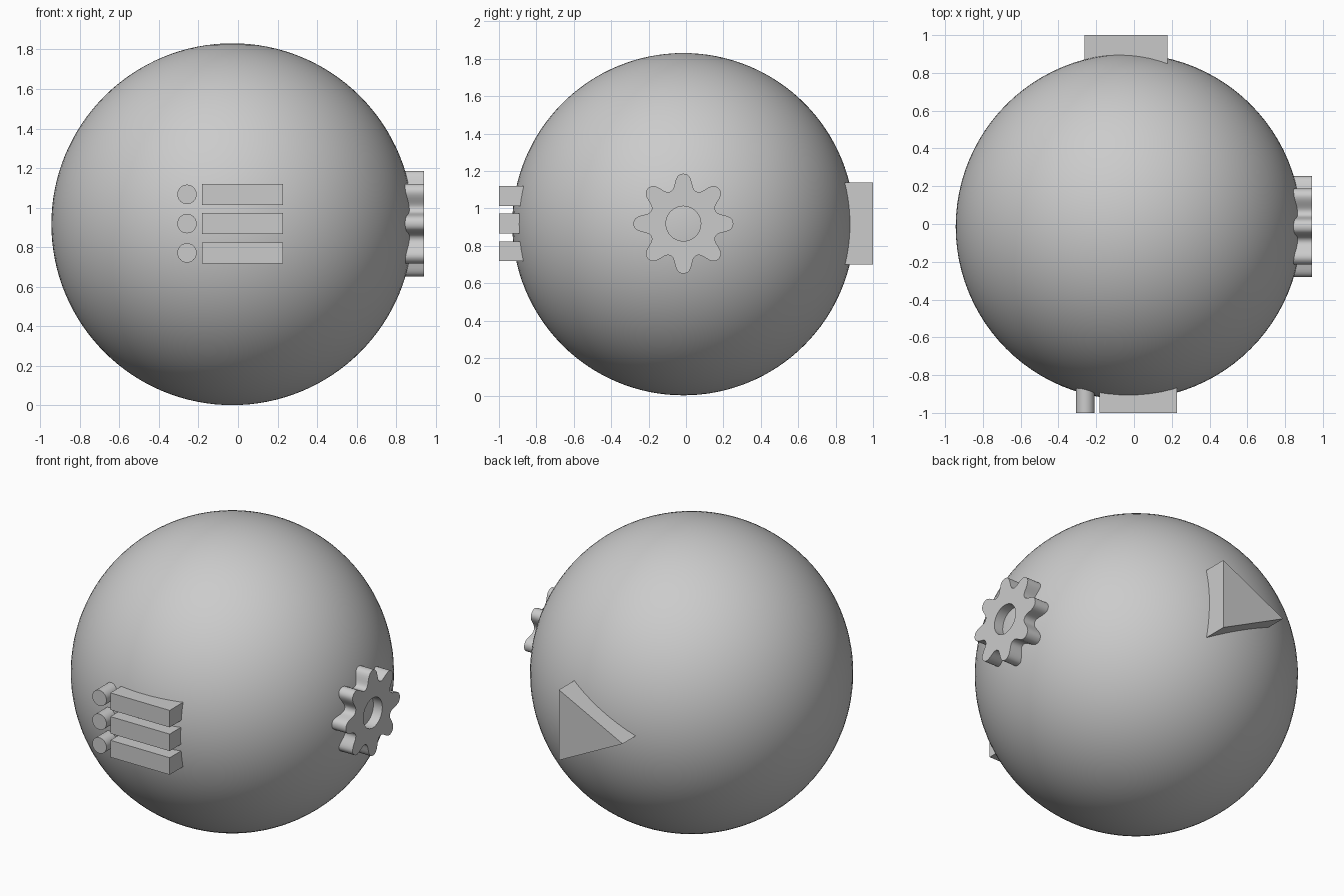
import bpy, bmesh
from math import sin, cos, pi, tanh
from mathutils import Vector

if "Cube" in bpy.data.objects:
    bpy.data.objects.remove(bpy.data.objects["Cube"])

CX, CY, CZ, R = -0.029, -0.014, 0.916, 0.915


def make_object(name, bm, smooth=True):
    bmesh.ops.recalc_face_normals(bm, faces=bm.faces)
    mesh = bpy.data.meshes.new(name)
    bm.to_mesh(mesh)
    bm.free()
    ob = bpy.data.objects.new(name, mesh)
    bpy.context.collection.objects.link(ob)
    if smooth:
        bpy.ops.object.select_all(action='DESELECT')
        ob.select_set(True)
        bpy.context.view_layer.objects.active = ob
        bpy.ops.object.shade_smooth_by_angle(angle=0.6)
    return ob


def prism(name, outline, direction, smooth=False):
    """Extrude a closed outline along a direction."""
    bm = bmesh.new()
    face = bm.faces.new([bm.verts.new(p) for p in outline])
    ext = bmesh.ops.extrude_face_region(bm, geom=[face], use_keep_orig=True)
    top = [v for v in ext['geom'] if isinstance(v, bmesh.types.BMVert)]
    bmesh.ops.translate(bm, verts=top, vec=Vector(direction))
    return make_object(name, bm, smooth)


# Ball body
bm = bmesh.new()
bmesh.ops.create_uvsphere(bm, u_segments=96, v_segments=64, radius=R)
bmesh.ops.translate(bm, verts=bm.verts, vec=(CX, CY, CZ))
make_object("ball", bm)

# List symbol on the front: three dots and three bars
for i in range(3):
    z = 0.919 + (1 - i) * 0.148
    x0, x1, h = -0.182, 0.228, 0.053
    prism(f"list_bar_{i}", [(x0, -0.84, z - h), (x1, -0.84, z - h),
                            (x1, -0.84, z + h), (x0, -0.84, z + h)], (0, -0.16, 0))
    dot = [(-0.258 + 0.049 * cos(a * pi / 16), -0.84, z + 0.049 * sin(a * pi / 16))
           for a in range(32)]
    prism(f"list_dot_{i}", dot, (0, -0.16, 0), True)

# Triangle on the back, pointing to -x
prism("triangle", [(0.178, 0.82, 0.70), (0.178, 0.82, 1.14), (-0.262, 0.82, 0.92)], (0, 0.18, 0))

# Gear with eight rounded teeth and a round hole on the right side
N = 192
X0, X1 = 0.815, 0.942
bm = bmesh.new()
rings = []
for x, is_outer in ((X0, True), (X1, True), (X1, False), (X0, False)):
    ring = []
    for k in range(N):
        a = 2 * pi * k / N
        r = 0.226 + 0.041 * tanh(1.2 * cos(8 * a)) / tanh(1.2) if is_outer else 0.093
        ring.append(bm.verts.new((x, CY + r * cos(a), 0.919 + r * sin(a))))
    rings.append(ring)
for j in range(4):
    a, b = rings[j], rings[(j + 1) % 4]
    for k in range(N):
        m = (k + 1) % N
        bm.faces.new((a[k], a[m], b[m], b[k]))
make_object("gear", bm)
